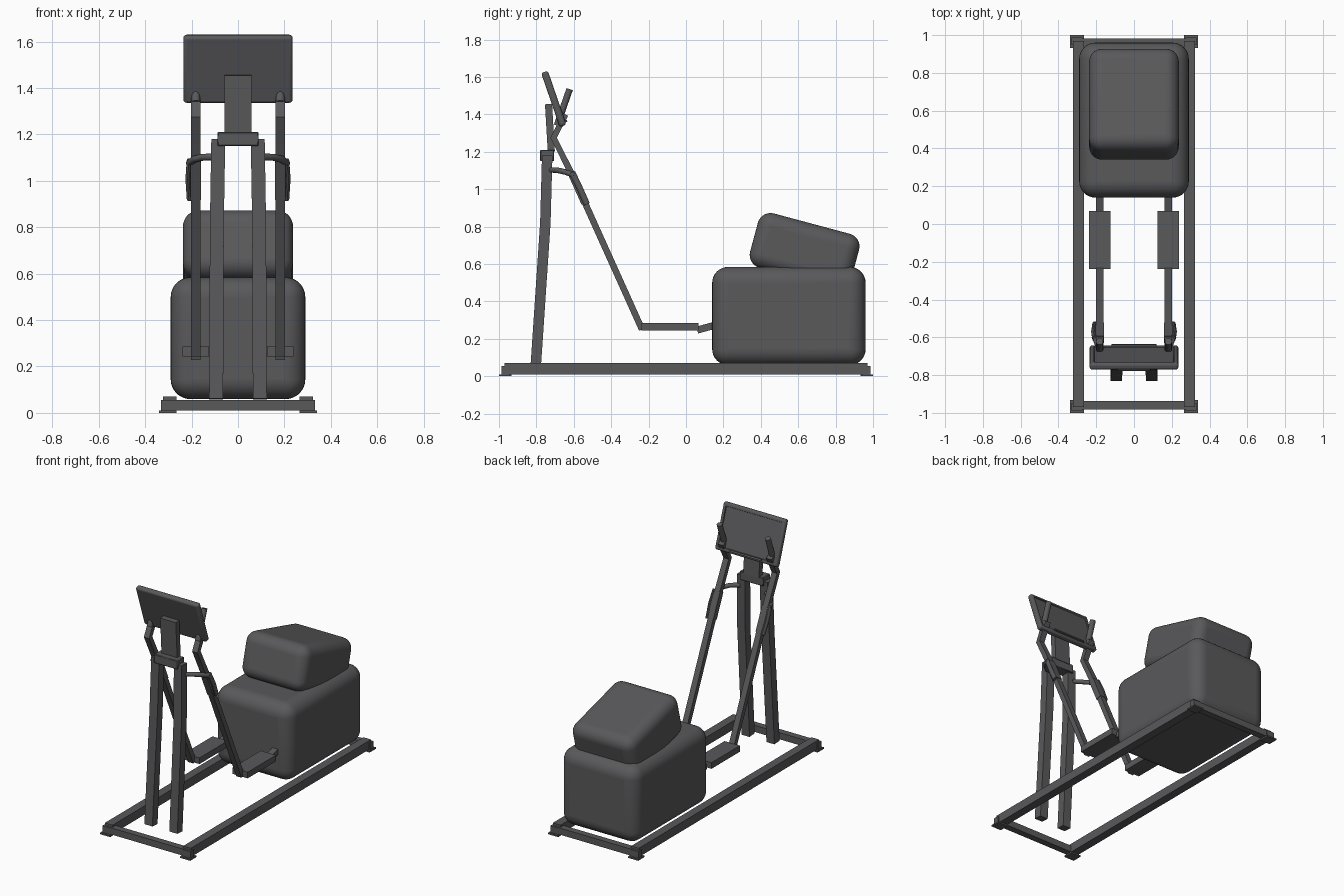
import bpy, bmesh, math
from mathutils import Vector, Matrix

cube = bpy.data.objects.get("Cube")
if cube:
    bpy.data.objects.remove(cube)

grey = bpy.data.materials.new("dark grey")
grey.use_nodes = True
colour = (0.1, 0.1, 0.105, 1)
grey.diffuse_color = colour
grey.node_tree.nodes["Principled BSDF"].inputs["Base Color"].default_value = colour


def finish(name, bm, bevel=0, segments=3):
    mesh = bpy.data.meshes.new(name)
    bmesh.ops.recalc_face_normals(bm, faces=bm.faces)
    bm.to_mesh(mesh)
    bm.free()
    mesh.materials.append(grey)
    ob = bpy.data.objects.new(name, mesh)
    bpy.context.collection.objects.link(ob)
    if bevel:
        mod = ob.modifiers.new("round edges", "BEVEL")
        mod.width, mod.segments = bevel, segments
        mod.limit_method = "NONE"
    bpy.ops.object.select_all(action="DESELECT")
    bpy.context.view_layer.objects.active = ob
    ob.select_set(True)
    bpy.ops.object.shade_smooth_by_angle(angle=math.radians(35))
    return ob


def box(name, centre, size, tilt=0, bevel=0, segments=3):
    bm = bmesh.new()
    bmesh.ops.create_cube(bm, size=1, matrix=Matrix.Diagonal((*size, 1)))
    ob = finish(name, bm, bevel, segments)
    ob.location = centre
    ob.rotation_euler.x = math.radians(tilt)
    return ob


def tube(name, path, width, depth, sides=4):
    """Sweep a box or round section along a path, mitred at the bends."""
    pts = [Vector(p) for p in path]
    bm = bmesh.new()
    rings = []
    for i, p in enumerate(pts):
        a = (p - pts[max(i - 1, 0)]).normalized()
        b = (pts[min(i + 1, len(pts) - 1)] - p).normalized()
        along = (a + b).normalized()
        side = Vector((1, 0, 0)) if abs(along.x) < 0.3 else Vector((0, 0, 1))
        side = (side - along * side.dot(along)).normalized()
        other = along.cross(side)
        grow = math.sqrt(2) if sides == 4 else 1
        ring = []
        for k in range(sides):
            t = 2 * math.pi * (k + 0.5) / sides
            ring.append(bm.verts.new(p + side * math.cos(t) * width / 2 * grow
                                     + other * math.sin(t) * depth / 2 * grow))
        rings.append(ring)
    for lo, hi in zip(rings, rings[1:]):
        for k in range(sides):
            n = (k + 1) % sides
            bm.faces.new((lo[k], lo[n], hi[n], hi[k]))
    bm.faces.new(rings[0])
    bm.faces.new(rings[-1])
    return finish(name, bm)


# Base frame
for end, s in (("front", -1), ("rear", 1)):
    box(end + "_crossbar", (0, s * 0.96, 0.033), (0.6, 0.045, 0.045))

# Flywheel housing and tilted cover
box("housing", (0, 0.55, 0.322), (0.58, 0.82, 0.525), 0, 0.085, 8)
box("housing_cover", (0, 0.634, 0.671), (0.475, 0.56, 0.3), -15, 0.07, 8)

# Mast head and console
box("mast_head", (0, -0.742, 1.18), (0.178, 0.075, 0.06), 0, 0.004, 1)
tube("console_stem", [(0, -0.72, 1.2), (0, -0.735, 1.455)], 0.118, 0.038)
console = box("console", (0, -0.707, 1.483), (0.47, 0.038, 0.305), 19, 0.013, 3)

# Recessed screen on the rider's side of the console
bpy.context.view_layer.objects.active = console
bpy.ops.object.modifier_apply(modifier="round edges")
bm = bmesh.new()
bm.from_mesh(console.data)
screen = max(bm.faces, key=lambda f: f.normal.y * f.calc_area())
bmesh.ops.inset_region(bm, faces=[screen], thickness=0.015, depth=0)
bmesh.ops.inset_region(bm, faces=[screen], thickness=0.003, depth=-0.006)
bm.to_mesh(console.data)
bm.free()
box("console_ledge", (0, -0.648, 1.362), (0.24, 0.025, 0.012), 19)

# Paired parts
for name, s in (("left", 1), ("right", -1)):
    box(name + "_rail", (s * 0.295, 0, 0.04), (0.058, 1.94, 0.06))
    for end, e in (("front", -1), ("rear", 1)):
        box(f"{name}_{end}_end_cap", (s * 0.302, e * 0.967, 0.032), (0.06, 0.04, 0.045))
        box(f"{name}_{end}_foot", (s * 0.302, e * 0.966, 0.005), (0.076, 0.068, 0.01))

    # Upright with a slight bend
    tube(name + "_upright", [(s * 0.094, -0.803, 0.06), (s * 0.091, -0.752, 0.82),
                             (s * 0.085, -0.742, 1.18)], 0.06, 0.056)

    # Swing arm, hand grip, pedal and link to the housing
    x = s * 0.182
    tube(name + "_swing_arm", [(x, -0.645, 1.4), (x, -0.708, 1.275), (x, -0.6, 1.06),
                               (x, -0.235, 0.25)], 0.04, 0.034)
    tube(name + "_arm_sleeve", [(x, -0.612, 1.085), (x, -0.54, 0.925)], 0.046, 0.04)
    tube(name + "_hand_grip", [(x, -0.69, 1.34), (x, -0.622, 1.535)], 0.038, 0.036, 16)
    box(name + "_pedal", (s * 0.182, -0.085, 0.265), (0.115, 0.305, 0.042))
    tube(name + "_pedal_link", [(x, 0.06, 0.247), (x, 0.2, 0.285)], 0.04, 0.038)

    # Fixed handlebar
    tube(name + "_fixed_bar", [(s * 0.1, -0.725, 1.103), (s * 0.15, -0.69, 1.102),
                               (s * 0.19, -0.645, 1.092), (s * 0.21, -0.595, 1.075)],
         0.03, 0.03, 12)
    tube(name + "_fixed_grip", [(s * 0.208, -0.608, 1.09), (s * 0.214, -0.57, 1.01),
                                (s * 0.208, -0.53, 0.92)], 0.026, 0.034, 12)
